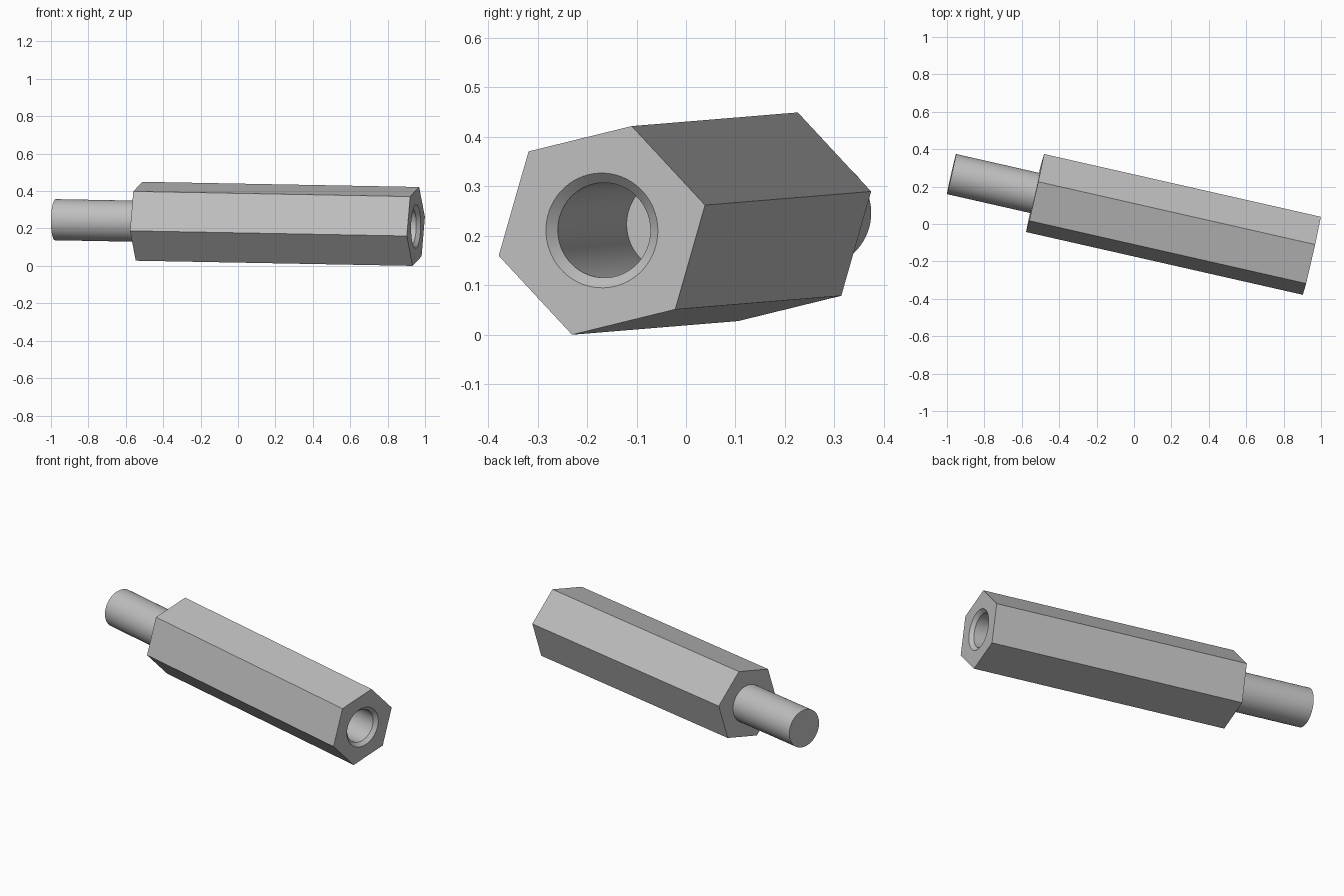
import bpy, bmesh
from math import cos, sin, tau, radians
from mathutils import Matrix, Vector

if "Cube" in bpy.data.objects:
    bpy.data.objects.remove(bpy.data.objects["Cube"], do_unlink=True)

# One grey metal
metal = bpy.data.materials.new("grey_metal")
metal.use_nodes = True
GREY = (0.52, 0.52, 0.52, 1)
metal.diffuse_color = GREY
metal.node_tree.nodes["Principled BSDF"].inputs["Base Color"].default_value = GREY

# Tilted frame: local z runs along the axis, local x points at a hexagon corner
FACE_CENTRE = Vector((0.951, -0.17, 0.211))
STUD_END = Vector((-0.976, 0.267, 0.247))
axis = (FACE_CENTRE - STUD_END).normalized()
corner = Vector((0.048, 0.208, 0.051))
corner = (corner - axis * corner.dot(axis)).normalized()
frame = Matrix((corner, axis.cross(corner), axis)).transposed().to_4x4()
frame.translation = FACE_CENTRE

TOTAL = (FACE_CENTRE - STUD_END).length
BODY = 1.518


def turned(name, profile, sides):
    """Closed solid from (radius, z) rings along the axis."""
    bm = bmesh.new()
    rings = [[bm.verts.new((r * cos(tau * i / sides), r * sin(tau * i / sides), z))
              for i in range(sides)] for r, z in profile]
    for a, b in zip(rings, rings[1:]):
        for i in range(sides):
            j = (i + 1) % sides
            bm.faces.new((a[i], a[j], b[j], b[i]))
    bm.faces.new(rings[0])
    bm.faces.new(rings[-1])
    bmesh.ops.recalc_face_normals(bm, faces=bm.faces)
    mesh = bpy.data.meshes.new(name)
    bm.to_mesh(mesh)
    bm.free()
    mesh.materials.append(metal)
    obj = bpy.data.objects.new(name, mesh)
    obj.matrix_world = frame
    bpy.context.collection.objects.link(obj)
    return obj


def activate(obj):
    bpy.ops.object.select_all(action='DESELECT')
    obj.select_set(True)
    bpy.context.view_layer.objects.active = obj


# Hexagonal body and round stud
body = turned("hex_body", [(0.22, -BODY), (0.22, 0)], 6)
stud = turned("stud", [(0.11, -TOTAL), (0.11, -BODY + 0.02)], 64)

# Blind bore with a countersunk mouth
bore = turned("bore_cutter", [(0.096, -0.65), (0.096, -0.02), (0.116, 0), (0.116, 0.05)], 64)
bore.hide_render = True
cut = body.modifiers.new("bore", 'BOOLEAN')
cut.operation = 'DIFFERENCE'
cut.solver = 'EXACT'
cut.object = bore
bpy.context.view_layer.update()
activate(body)
bpy.ops.object.modifier_apply(modifier=cut.name)
bpy.data.objects.remove(bore, do_unlink=True)

# Smooth round walls, crisp edges
for obj in (body, stud):
    activate(obj)
    bpy.ops.object.shade_smooth_by_angle(angle=radians(30))
